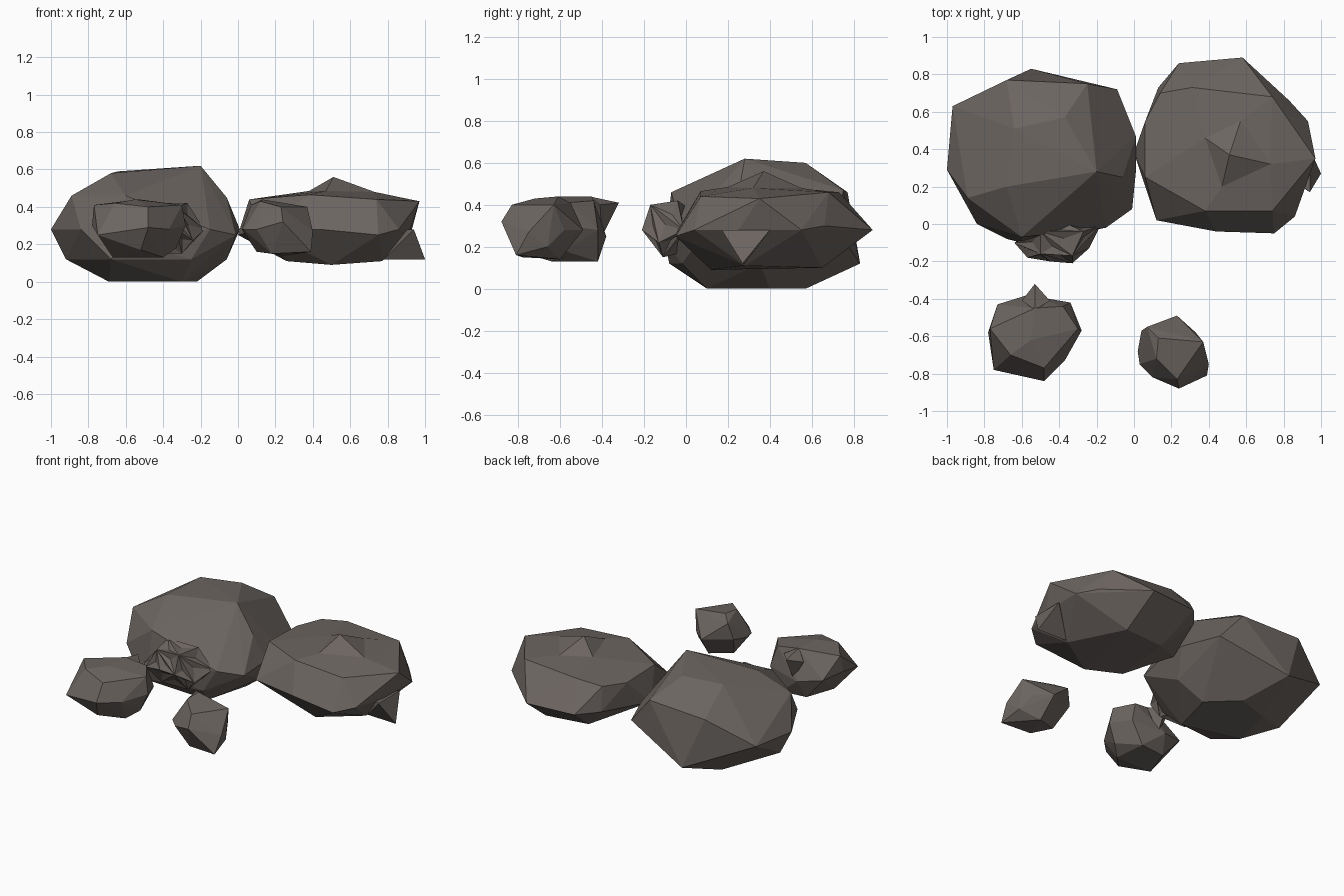
import bpy, bmesh, math

stone = bpy.data.materials.new("warm_grey_stone")
stone.diffuse_color = (0.15, 0.13, 0.118, 1)


def add_hull(bm, points):
    """Wrap a faceted convex shell round a few corner points."""
    verts = [bm.verts.new(p) for p in points]
    res = bmesh.ops.convex_hull(bm, input=verts)
    loose = {v for v in res["geom_interior"] if isinstance(v, bmesh.types.BMVert)}
    bmesh.ops.delete(bm, geom=list(loose), context='VERTS')


def rock(name, points, spikes=(), dent=0.0):
    bm = bmesh.new()
    add_hull(bm, points)
    if dent:  # crumpled surface on the broader facets
        broad = [f for f in bm.faces if f.calc_area() > 0.006]
        bmesh.ops.poke(bm, faces=broad, offset=-dent)
    for spike in spikes:  # sharp chips and peaks sticking out
        add_hull(bm, spike)
    bmesh.ops.recalc_face_normals(bm, faces=bm.faces[:])
    bmesh.ops.dissolve_limit(bm, angle_limit=math.radians(4),
                             verts=bm.verts[:], edges=bm.edges[:])
    me = bpy.data.meshes.new(name)
    bm.to_mesh(me)
    bm.free()
    me.materials.append(stone)
    ob = bpy.data.objects.new(name, me)
    bpy.context.collection.objects.link(ob)
    return ob


# Large left boulder: base, low ring, waist, shoulder, crown
rock("left_boulder", [
    (-.69, .2, 0), (-.62, .5, 0), (-.4, .57, 0), (-.22, .4, 0), (-.3, .1, 0),
    (-.92, .3, .12), (-.55, .83, .12), (-.06, .35, .12), (-.25, -.02, .12), (-.68, -.08, .12),
    (-1, .29, .28), (-.97, .63, .3), (-.09, .72, .28), (.01, .47, .28),
    (.01, .28, .28), (-.01, .08, .25), (-.15, -.02, .28), (-.6, -.1, .22), (-.84, 0, .28),
    (-.89, .14, .46), (-.68, .77, .46), (-.25, .75, .47), (-.06, .25, .45), (-.6, -.07, .46),
    (-.37, .57, .6), (-.2, .28, .62), (-.64, .51, .59), (-.68, .2, .58)])

# Large right boulder with a chip on its outer side and a small peak on top
crown = [(.57, .55, .48), (.73, .32, .48), (.47, .2, .485), (.38, .46, .485)]
rock("right_boulder", [
    (.26, .2, .11), (.3, .62, .11), (.5, .12, .09), (.77, .28, .11), (.6, .65, .1),
    (0, .38, .25), (.13, .73, .28), (.24, .86, .28), (.58, .89, .28), (.83, .66, .3),
    (.93, .55, .28), (.92, .25, .28), (.86, .04, .28), (.75, -.05, .25), (.44, -.04, .28),
    (.12, .02, .28), (.06, .55, .43), (.06, .25, .44), (.38, .07, .465),
    (.14, .7, .44), (.31, .73, .46),
    (.74, .07, .44), (.74, .68, .46), (.97, .35, .43)] + crown,
    spikes=[[(1, .27, .12), (.94, .17, .28), (.94, .4, .28), (.78, .28, .12), (.8, .28, .28)],
            crown + [(.51, .37, .56)]])

# Crumpled stone half buried in the left boulder
rock("wedged_stone", [
    (-.64, -.1, .24), (-.57, -.18, .26), (-.45, -.2, .28), (-.33, -.21, .28),
    (-.24, -.13, .22), (-.18, -.01, .28), (-.27, -.04, .42), (-.5, -.04, .42),
    (-.33, -.17, .4), (-.5, -.16, .39), (-.3, -.11, .15), (-.5, -.11, .15),
    (-.4, .02, .38), (-.4, .02, .18)], dent=.015)

# Small left stone with a pointed rear chip
rock("small_left_stone", [
    (-.67, -.64, .13), (-.4, -.64, .13), (-.42, -.42, .13), (-.6, -.44, .13),
    (-.52, -.77, .17), (-.33, -.58, .18),
    (-.78, -.58, .3), (-.73, -.43, .28), (-.57, -.38, .25), (-.34, -.42, .28),
    (-.28, -.57, .3), (-.37, -.73, .28), (-.48, -.84, .29), (-.55, -.81, .29),
    (-.75, -.78, .25), (-.77, -.56, .41), (-.3, -.56, .41), (-.48, -.77, .4),
    (-.66, -.7, .42), (-.55, -.62, .44), (-.53, -.45, .44), (-.38, -.44, .42)],
    spikes=[[(-.53, -.32, .41), (-.6, -.41, .38), (-.45, -.41, .4),
             (-.53, -.4, .25), (-.53, -.46, .44)]])

# Smallest right stone with a low front corner
rock("small_right_stone", [
    (.1, -.66, .16), (.25, -.6, .14), (.18, -.78, .15), (.37, -.66, .2), (.39, -.81, .16),
    (.02, -.68, .28), (.04, -.57, .3), (.23, -.49, .28), (.33, -.58, .28),
    (.24, -.88, .32), (.1, -.82, .28), (.03, -.75, .28), (.4, -.75, .27),
    (.07, -.55, .41), (.13, -.61, .44), (.12, -.72, .43), (.37, -.63, .4), (.23, -.83, .4)])
